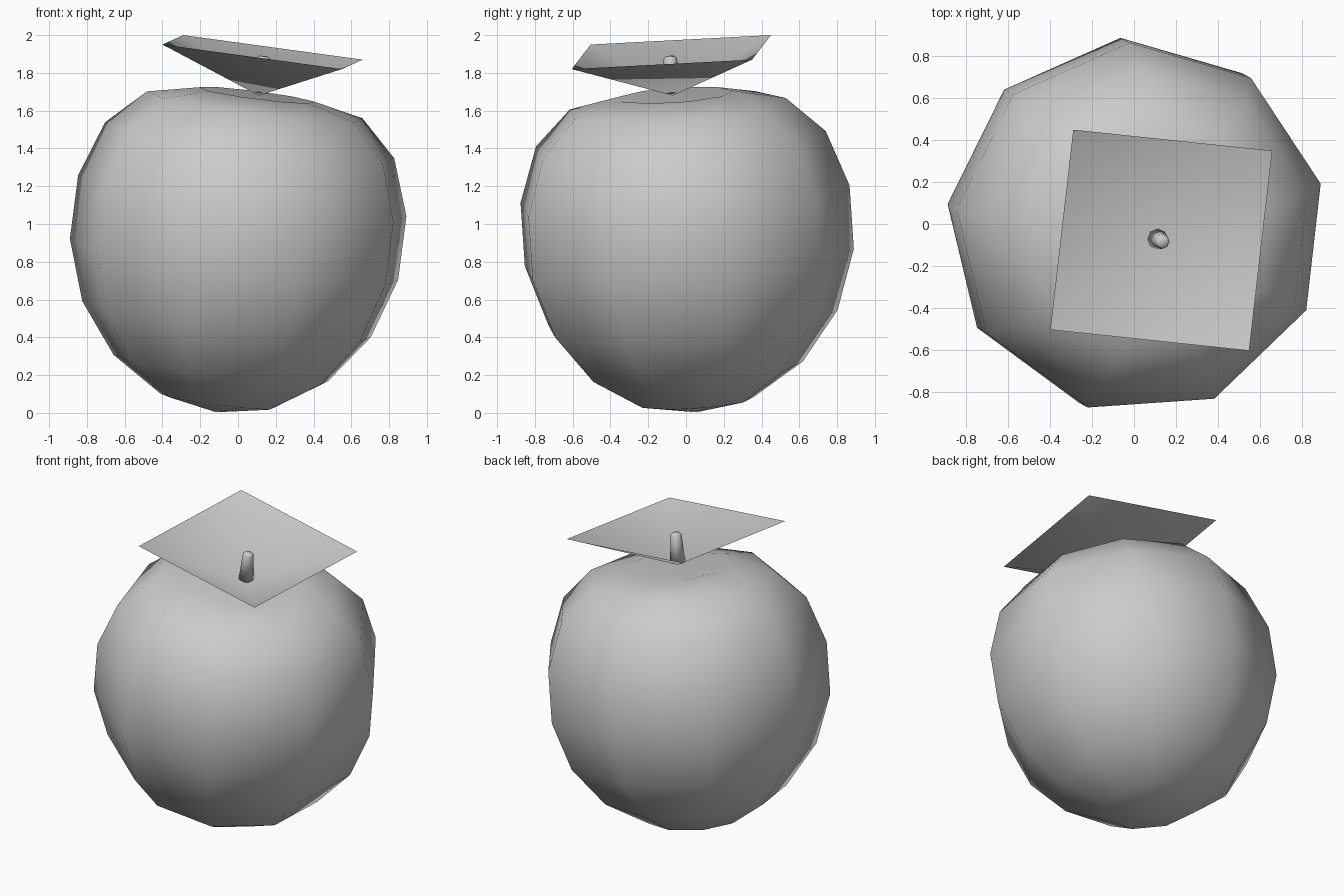
import bpy, bmesh
from math import sin, cos, pi, radians
from mathutils import Vector, Matrix

cube = bpy.data.objects.get("Cube")
if cube:
    bpy.data.objects.remove(cube, do_unlink=True)

grey = bpy.data.materials.new("plain_grey")
grey.use_nodes = True
grey.diffuse_color = (0.6, 0.6, 0.6, 1)
grey.node_tree.nodes["Principled BSDF"].inputs["Base Color"].default_value = (0.6, 0.6, 0.6, 1)

AXIS = Vector((0.128, -0.067, 0.989))  # shared tilt of fruit, leaf and stem


def finish(name, bm):
    """Turn a bmesh into a smooth shaded grey object."""
    for f in bm.faces:
        f.smooth = True
    mesh = bpy.data.meshes.new(name)
    bm.to_mesh(mesh)
    bm.free()
    mesh.materials.append(grey)
    obj = bpy.data.objects.new(name, mesh)
    bpy.context.collection.objects.link(obj)


def lathe(profile, bottom, top, sides, start, origin):
    """Stack rings of (radius, height) between two poles along the tilted axis."""
    bm = bmesh.new()
    angles = [start + 2 * pi * k / sides for k in range(sides)]
    rings = [[bm.verts.new((r * cos(a), r * sin(a), z)) for a in angles]
             for r, z in profile]
    low_pole = bm.verts.new((0, 0, bottom))
    high_pole = bm.verts.new((0, 0, top))
    for k in range(sides):
        n = (k + 1) % sides
        for low, high in zip(rings, rings[1:]):
            bm.faces.new((low[k], low[n], high[n], high[k]))
        bm.faces.new((rings[0][n], rings[0][k], low_pole))
        bm.faces.new((rings[-1][k], rings[-1][n], high_pole))
    turn = Vector((0, 0, 1)).rotation_difference(AXIS).to_matrix().to_4x4()
    bm.transform(Matrix.Translation(origin) @ turn)
    return bm


# Fruit body: a tilted nine-sided globe whose top rings sink into a dent
globe = [(0.905 * sin(radians(a)), -0.977 * cos(radians(a))) for a in range(20, 120, 20)]
crown = [(0.785, 0.468), (0.585, 0.66), (0.31, 0.72)]
finish("fruit_body", lathe(globe + crown, -0.977, 0.67, 9, radians(13.7),
                           (0.01, -0.01, 0.97)))

# Leaf: an open four-cornered dish whose point sits in the dent
leaf_point = Vector((0.11, -0.07, 1.68))
bm = bmesh.new()
point = bm.verts.new(leaf_point)
corners = [bm.verts.new(c) for c in ((-0.40, -0.505, 1.95), (0.55, -0.605, 1.82),
                                     (0.66, 0.35, 1.87), (-0.29, 0.45, 2.0))]
for k in range(4):
    bm.faces.new((corners[k], corners[(k + 1) % 4], point))
finish("leaf", bm)

# Stem: a short tapered peg with a blunt tip
finish("stem", lathe([(0.048, 0), (0.035, 0.18), (0.024, 0.192)], 0, 0.193, 8, 0,
                     leaf_point + AXIS * 0.018))
